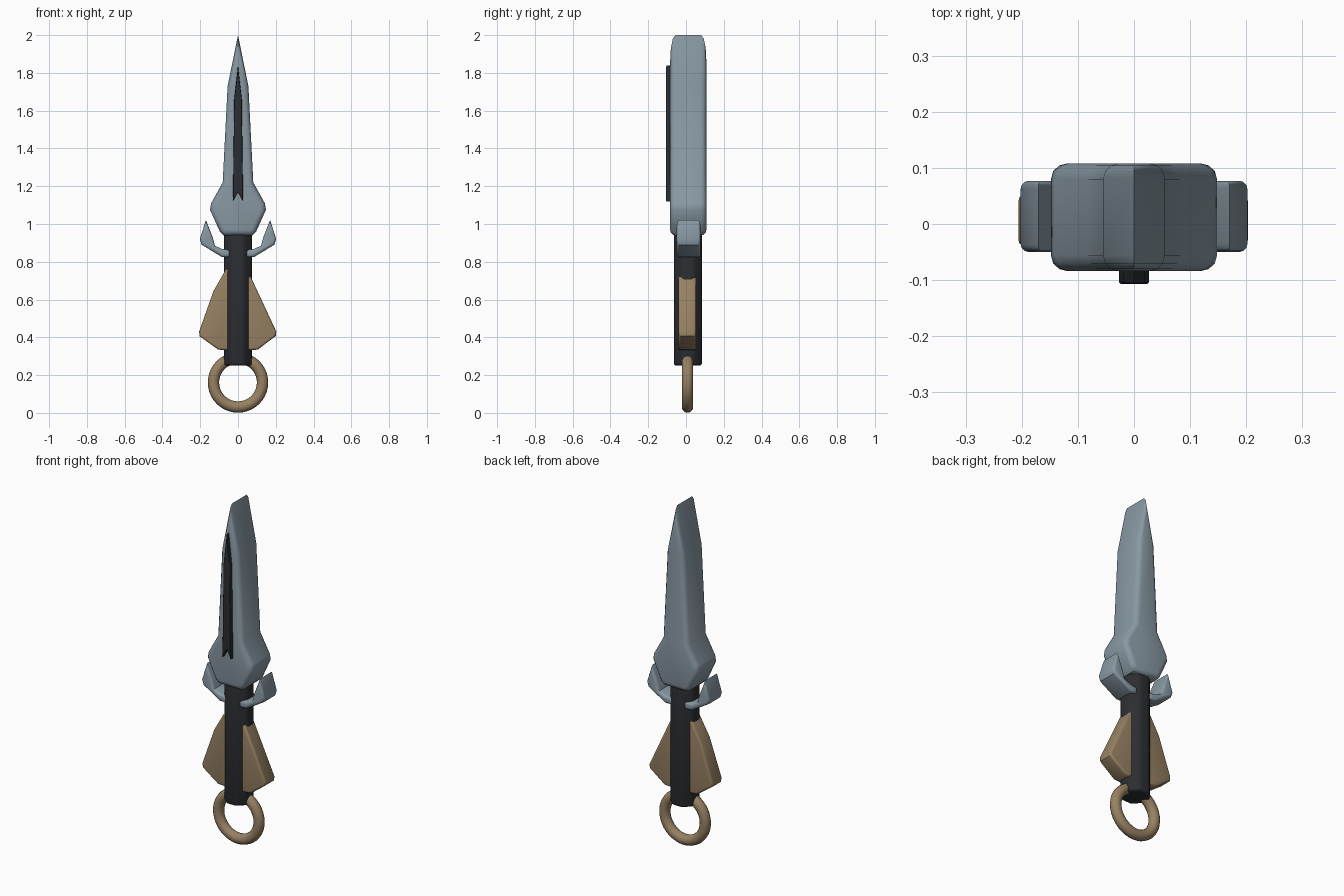
import bpy, bmesh, math

if "Cube" in bpy.data.objects:
    bpy.data.objects.remove(bpy.data.objects["Cube"])


def material(name, rgb):
    m = bpy.data.materials.new(name)
    m.diffuse_color = (*rgb, 1)
    m.use_nodes = True
    m.node_tree.nodes["Principled BSDF"].inputs["Base Color"].default_value = m.diffuse_color
    return m


steel = material("steel", (0.25, 0.32, 0.37))
dark = material("dark_grip", (0.025, 0.027, 0.032))
bronze = material("bronze", (0.31, 0.22, 0.125))


def finish(obj, mat, angle=35):
    obj.data.materials.append(mat)
    bpy.ops.object.select_all(action='DESELECT')
    obj.select_set(True)
    bpy.context.view_layer.objects.active = obj
    bpy.ops.object.shade_smooth_by_angle(angle=math.radians(angle))
    return obj


def plate(name, pts, y0, y1, bevel, mat, mirror=False):
    """Extrude an xz profile from y0 to y1 and round only its front and back rims."""
    bm = bmesh.new()
    face = bm.faces.new([bm.verts.new((x, y0, z)) for x, z in pts])
    ext = bmesh.ops.extrude_face_region(bm, geom=[face], use_keep_orig=True)
    for v in ext['geom']:
        if isinstance(v, bmesh.types.BMVert):
            v.co.y = y1
    bmesh.ops.recalc_face_normals(bm, faces=bm.faces[:])
    rims = [e for e in bm.edges if abs(e.verts[0].co.y - e.verts[1].co.y) < 1e-5]
    bmesh.ops.bevel(bm, geom=rims, offset=bevel, offset_type='OFFSET', segments=3,
                    profile=0.5, affect='EDGES', clamp_overlap=False)
    me = bpy.data.meshes.new(name)
    bm.to_mesh(me)
    bm.free()
    obj = bpy.data.objects.new(name, me)
    bpy.context.collection.objects.link(obj)
    finish(obj, mat)
    if mirror:
        obj.modifiers.new("mirror", 'MIRROR')
    return obj


def symmetric(half):
    """Complete a right-hand outline by reflecting every point off the axis."""
    return half + [(-x, z) for x, z in reversed(half) if x > 0]


# Blade with a wide shoulder
plate("blade", symmetric([(0, 2.0), (0.055, 1.73), (0.081, 1.22), (0.142, 1.11),
                          (0.148, 1.075), (0.096, 0.96), (0.075, 0.94)]),
      -0.084, 0.108, 0.028, steel)

# Dark inlay on the front of the blade, notched at its base
plate("blade_inlay", [(0, 1.84), (0.02, 1.66), (0.027, 1.12), (0, 1.17),
                      (-0.027, 1.12), (-0.02, 1.66)],
      -0.107, -0.06, 0.005, dark)

# Pair of upturned guard hooks
plate("guard_hooks", [(0.17, 1.022), (0.202, 0.92), (0.192, 0.89), (0.085, 0.825),
                      (0.04, 0.825), (0.04, 0.862), (0.085, 0.868), (0.122, 0.885),
                      (0.134, 0.93)],
      -0.05, 0.077, 0.014, steel, mirror=True)

# Side fins, slightly different left and right
plate("left_fin", [(-0.03, 0.79), (-0.063, 0.762), (-0.13, 0.645), (-0.206, 0.43),
                   (-0.203, 0.405), (-0.105, 0.335), (-0.03, 0.33)],
      -0.04, 0.053, 0.012, bronze)
plate("right_fin", [(0.03, 0.735), (0.068, 0.72), (0.203, 0.43), (0.2, 0.407),
                    (0.105, 0.335), (0.03, 0.33)],
      -0.04, 0.053, 0.012, bronze)

# Octagonal handle with softened edges
bpy.ops.mesh.primitive_cylinder_add(vertices=8, radius=0.081, depth=0.75,
                                    location=(0, 0.01, 0.625),
                                    rotation=(0, 0, math.radians(22.5)))
handle = bpy.context.object
handle.name = "handle"
bev = handle.modifiers.new("bevel", 'BEVEL')
bev.width = 0.014
bev.segments = 3
finish(handle, dark, 50)

# Pommel ring
bpy.ops.mesh.primitive_torus_add(major_radius=0.13, minor_radius=0.03,
                                 major_segments=40, minor_segments=14,
                                 location=(0, 0.008, 0.161),
                                 rotation=(math.pi / 2, 0, 0))
ring = bpy.context.object
ring.name = "pommel_ring"
finish(ring, bronze, 60)
